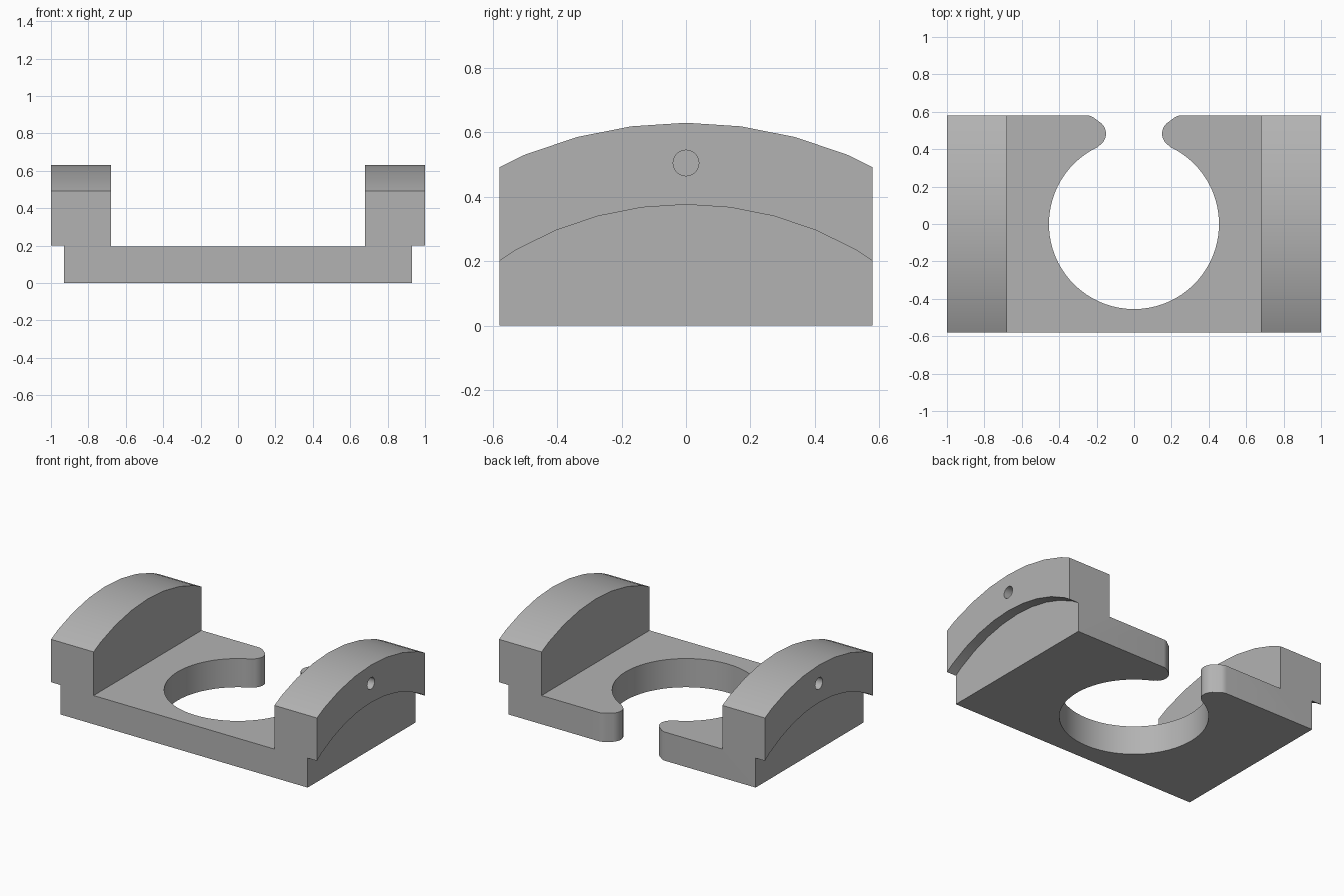
import bpy
import bmesh
from math import sin, cos, radians

cube = bpy.data.objects.get("Cube")
if cube:
    bpy.data.objects.remove(cube, do_unlink=True)

HALF_DEPTH = 0.58
PLATE_TOP = 0.195
ARC_CENTRE_Z = -0.683

grey = bpy.data.materials.new("plain grey")
grey.use_nodes = True
colour = (0.45, 0.45, 0.45, 1)
grey.diffuse_color = colour
grey.node_tree.nodes["Principled BSDF"].inputs["Base Color"].default_value = colour


def prism(name, outline, offset):
    """Extrude a closed outline of 3D points along an offset vector."""
    bm = bmesh.new()
    face = bm.faces.new([bm.verts.new(p) for p in outline])
    ext = bmesh.ops.extrude_face_region(bm, geom=[face], use_keep_orig=True)
    moved = [v for v in ext["geom"] if isinstance(v, bmesh.types.BMVert)]
    bmesh.ops.translate(bm, verts=moved, vec=offset)
    bmesh.ops.recalc_face_normals(bm, faces=bm.faces)
    mesh = bpy.data.meshes.new(name)
    bm.to_mesh(mesh)
    bm.free()
    mesh.materials.append(grey)
    obj = bpy.data.objects.new(name, mesh)
    bpy.context.collection.objects.link(obj)
    return obj


def arch(radius, half_width):
    """Faceted arc as (y, z) points, cut off at the half width."""
    pts = [(radius * sin(radians(7.5 * i)), ARC_CENTRE_Z + radius * cos(radians(7.5 * i)))
           for i in range(7)]
    side = [p for p in pts if p[0] < half_width]
    (y0, z0), (y1, z1) = pts[len(side) - 1], pts[len(side)]
    side.append((half_width, z0 + (z1 - z0) * (half_width - y0) / (y1 - y0)))
    return [(-y, z) for y, z in reversed(side[1:])] + side


def combine(target, tool, operation):
    """Apply a boolean and remove the tool object."""
    mod = target.modifiers.new("combine", "BOOLEAN")
    mod.operation = operation
    mod.solver = "EXACT"
    mod.object = tool
    bpy.context.view_layer.objects.active = target
    bpy.ops.object.modifier_apply(modifier=mod.name)
    bpy.data.objects.remove(tool, do_unlink=True)


def arc2d(cx, cy, r, start, end, steps):
    """Points along a circular arc, angles in degrees."""
    angles = [radians(start + (end - start) * i / steps) for i in range(steps + 1)]
    return [(cx + r * cos(a), cy + r * sin(a)) for a in angles]


# Base plate: round opening with a gap at the back between two rounded tips
bore = arc2d(0, 0, 0.455, -90, 65, 32)
tip = arc2d(0.225, 0.483, 0.075, 240, 135, 8)
corner = arc2d(0.25, 0.52, 0.06, 135, 90, 4)
right_half = bore + tip + corner + [(0.8, HALF_DEPTH), (0.8, -HALF_DEPTH)]
left_half = [(-x, y) for x, y in reversed(right_half)]
plan = right_half + left_half[:-1]
body = prism("bracket_body", [(x, y, 0) for x, y in plan], (0, 0, PLATE_TOP))

# Arched side blocks with an overhanging lip and a small blind pin hole
for side in (1, -1):
    profile = arch(1.313, HALF_DEPTH) + [(HALF_DEPTH, 0), (-HALF_DEPTH, 0)]
    block = prism("side_block", [(side * 0.68, y, z) for y, z in profile],
                  (side * 0.32, 0, 0))
    under = arch(1.059, HALF_DEPTH)
    rebate = [(-0.7, under[0][1])] + under + [(0.7, under[-1][1]), (0.7, -0.2), (-0.7, -0.2)]
    combine(block, prism("rebate_cutter", [(side * 0.93, y, z) for y, z in rebate],
                         (side * 0.2, 0, 0)), "DIFFERENCE")
    pin = arc2d(0, 0.505, 0.04, 0, 345, 23)
    combine(block, prism("pin_cutter", [(side * 0.87, y, z) for y, z in pin],
                         (side * 0.3, 0, 0)), "DIFFERENCE")
    combine(body, block, "UNION")

# Tidy coplanar seams and smooth the curved surfaces
bm = bmesh.new()
bm.from_mesh(body.data)
bmesh.ops.remove_doubles(bm, verts=bm.verts, dist=0.0001)
bmesh.ops.dissolve_limit(bm, angle_limit=radians(0.5), verts=bm.verts, edges=bm.edges)
bm.to_mesh(body.data)
bm.free()
bpy.ops.object.select_all(action="DESELECT")
body.select_set(True)
bpy.context.view_layer.objects.active = body
bpy.ops.object.shade_smooth_by_angle(angle=radians(25))
